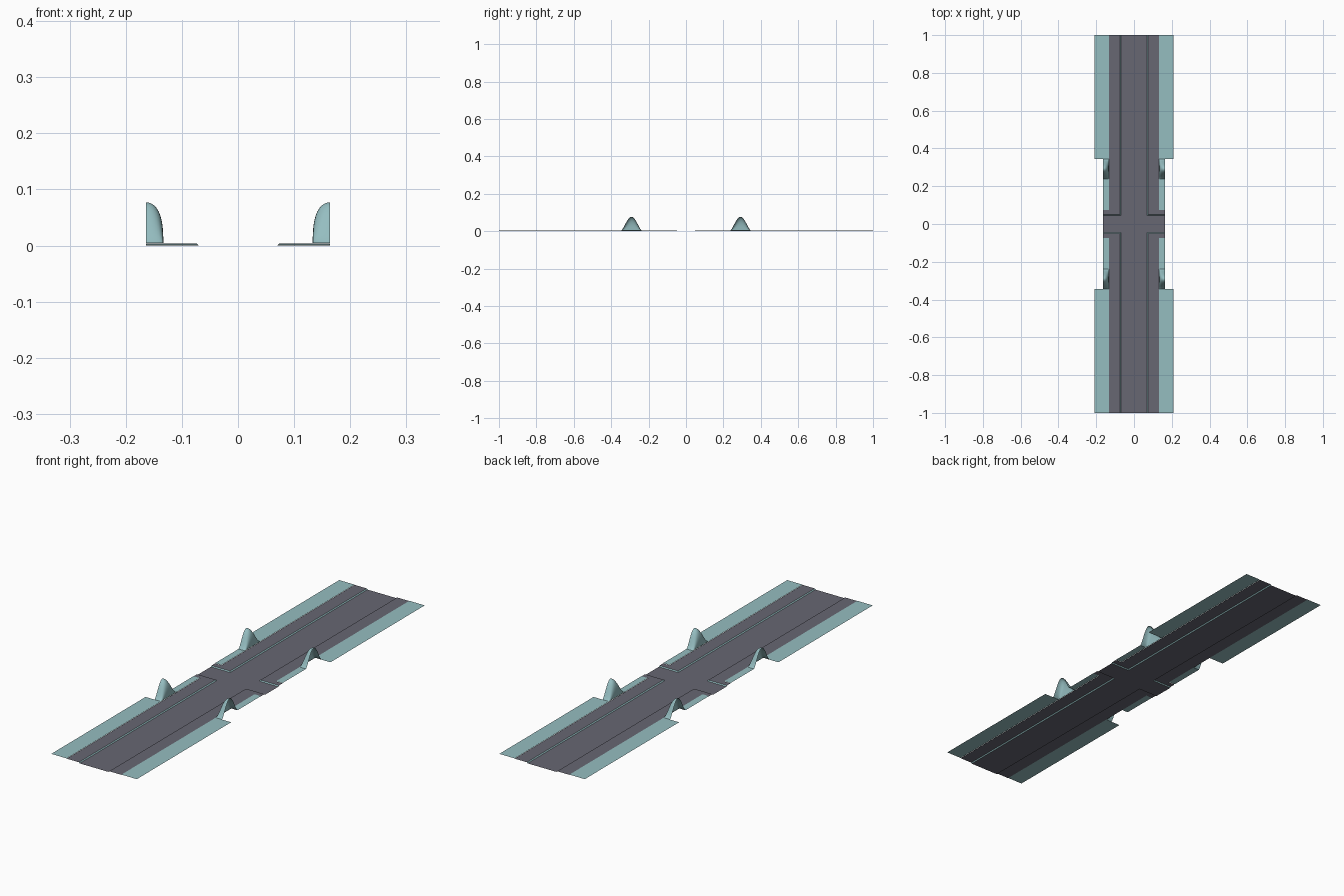
import bpy, math

if "Cube" in bpy.data.objects:
    bpy.data.objects.remove(bpy.data.objects["Cube"])

def mat(name, c):
    m = bpy.data.materials.new(name)
    m.diffuse_color = (*c, 1)
    m.use_nodes = True
    m.node_tree.nodes["Principled BSDF"].inputs["Base Color"].default_value = m.diffuse_color
    return m

ASPHALT = mat("asphalt grey", (0.135, 0.135, 0.17))
TEAL = mat("pale teal", (0.30, 0.51, 0.53))
XR, XG, XA, XO = 0.07, 0.133, 0.164, 0.208   # curb, verge, arm end, outer edge
YR, YG, YB0, YB1 = 0.046, 0.075, 0.238, 0.345  # arm curb, verge, mound limits
ZW, ZG, C = 0.004, 0.005, 0.004               # pavement, verge, curb width

def make(name, verts, faces, material, mirror=True):
    me = bpy.data.meshes.new(name)
    me.from_pydata(verts, [], faces)
    me.materials.append(material)
    ob = bpy.data.objects.new(name, me)
    bpy.context.collection.objects.link(ob)
    if mirror:
        md = ob.modifiers.new("four corners", 'MIRROR')
        md.use_axis = (True, True, False)
        md.use_mirror_merge = False
    return ob

def sheet(x0, x1, y0, y1, z):
    return [(x0, y0, z), (x1, y0, z), (x1, y1, z), (x0, y1, z)]

# Road and short side arms
Q = [(0, 1, 2, 3)]
make("main_road", sheet(-XR, XR, -1, 1, 0), Q, ASPHALT, False)
make("side_road", sheet(XR, XA, 0, YR, 0), Q, ASPHALT)

# Sloped curb following the corner
path = [(XR, 1, XR + C, 1), (XR, YR, XR + C, YR + C), (XA, YR, XA, YR + C)]
v = [p for a, b, c, d in path for p in ((a, b, 0), (c, d, ZW))]
make("curb", v, [(0, 2, 3, 1), (2, 4, 5, 3)], TEAL)

# L-shaped pavement
v = sheet(XR + C, XG, YR + C, 1, ZW) + sheet(XG, XA, YR + C, YG, ZW)
make("pavement", v, [(0, 1, 2, 3), (4, 5, 6, 7)], ASPHALT)

# Flat verges: narrow strip near the crossing, wide strip beyond
make("near_verge", sheet(XG, XA, YG, YB0, ZG), Q, TEAL)
make("far_verge", sheet(XG, XO, YB1, 1, ZG), Q, TEAL)

# Rounded mound, open on its outer side
NX, NY = 10, 20
verts, faces = [], []
yc, hw = (YB0 + YB1) / 2, (YB1 - YB0) / 2
for i in range(NX + 1):
    a = i / NX * math.pi / 2
    x = XG + (XA - XG) * (1 - math.cos(a) ** 0.9)
    s = math.sin(a) ** 0.75
    for j in range(NY + 1):
        t = 2 * j / NY - 1
        verts.append((x, yc + hw * t, ZG + 0.072 * s * max(0, math.cos(t * math.pi / 2)) ** 1.35))
for i in range(NX):
    for j in range(NY):
        k = i * (NY + 1) + j
        faces.append((k, k + NY + 1, k + NY + 2, k + 1))
mound = make("mound", verts, faces, TEAL)
for p in mound.data.polygons:
    p.use_smooth = True
